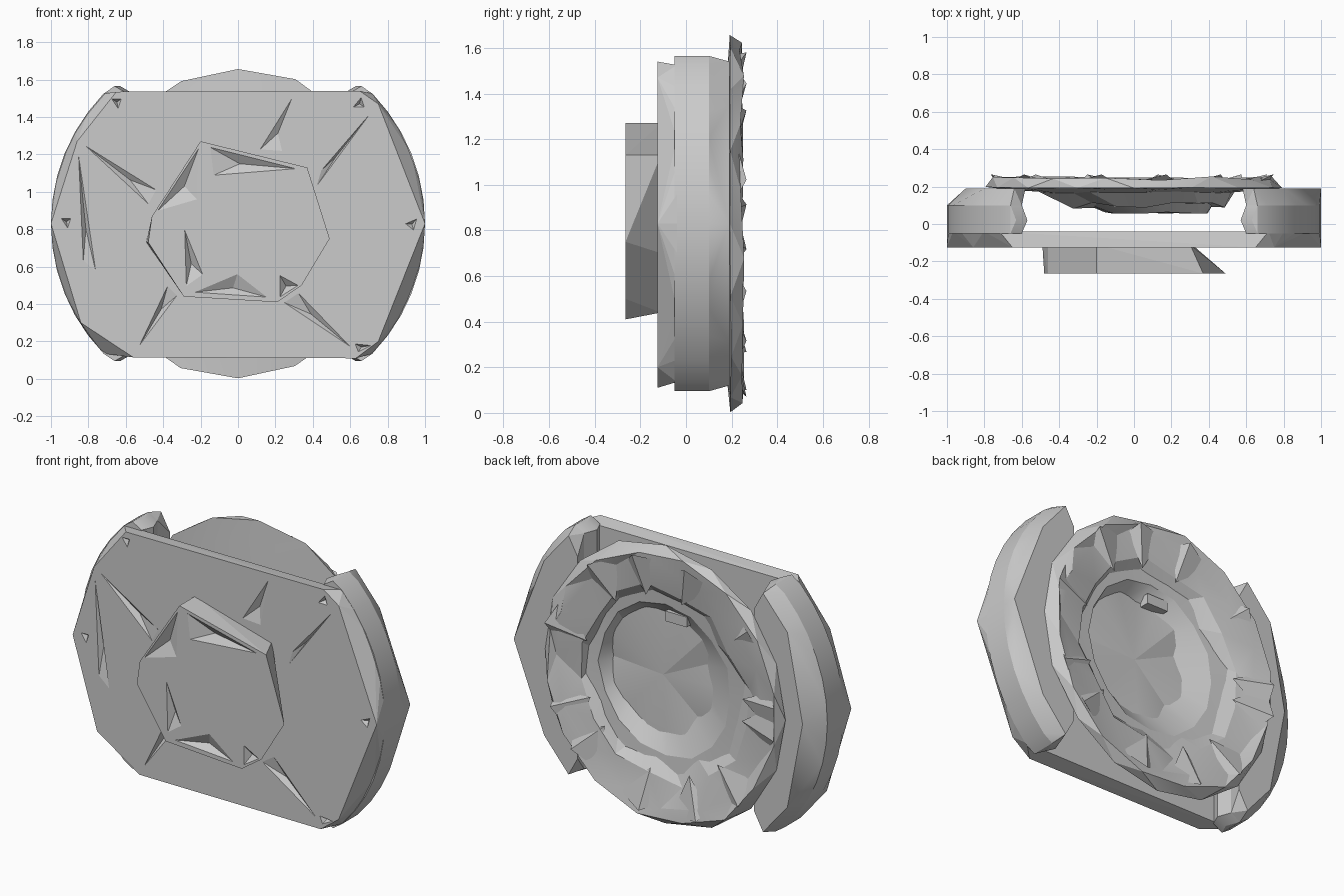
import bpy, bmesh, math, random
from mathutils import Vector

random.seed(4)
if "Cube" in bpy.data.objects:
    bpy.data.objects.remove(bpy.data.objects["Cube"])

MID = 0.83  # height of the centre line

grey = bpy.data.materials.new("plain_grey")
grey.use_nodes = True
grey.diffuse_color = (0.6, 0.6, 0.6, 1)
grey.node_tree.nodes["Principled BSDF"].inputs["Base Color"].default_value = (0.6, 0.6, 0.6, 1)


def finish(name, bm, angle=None):
    bmesh.ops.recalc_face_normals(bm, faces=bm.faces)
    mesh = bpy.data.meshes.new(name)
    bm.to_mesh(mesh)
    bm.free()
    ob = bpy.data.objects.new(name, mesh)
    bpy.context.collection.objects.link(ob)
    mesh.materials.append(grey)
    if angle:
        bpy.ops.object.select_all(action="DESELECT")
        ob.select_set(True)
        bpy.context.view_layer.objects.active = ob
        bpy.ops.object.shade_smooth_by_angle(angle=math.radians(angle))
    return ob


def add_hull(bm, points):
    verts = [bm.verts.new(p) for p in points]
    out = bmesh.ops.convex_hull(bm, input=verts)
    loose = {v for v in out["geom_interior"] + out["geom_unused"]
             if isinstance(v, bmesh.types.BMVert)}
    bmesh.ops.delete(bm, geom=list(loose), context="VERTS")


def layers(*pairs):
    """Points of several outlines, each at its own depth."""
    return [(x, y, z) for y, outline in pairs for x, z in outline]


def hull(name, points, angle=None):
    bm = bmesh.new()
    add_hull(bm, points)
    bmesh.ops.dissolve_limit(bm, angle_limit=math.radians(1), verts=bm.verts, edges=bm.edges)
    return finish(name, bm, angle)


def cut_shards(target, name, front, depth, shards):
    """Sink shallow three-sided dents into a front face."""
    bm = bmesh.new()
    for tri in shards:
        cx = sum(p[0] for p in tri) / 3
        cz = sum(p[1] for p in tri) / 3
        add_hull(bm, layers((front - 0.005, tri), (front + depth, [(cx, cz)])))
    cutter = finish(name, bm)
    cutter.hide_render = True
    cutter.display_type = "WIRE"
    cutter.hide_set(True)
    mod = target.modifiers.new("dents", "BOOLEAN")
    mod.operation = "DIFFERENCE"
    mod.object = cutter


def arc(side, count=12, spread=44):
    """Rounded outer edge of one side."""
    angles = [math.radians(-spread + 2 * spread * i / count) for i in range(count + 1)]
    return [(side * math.cos(a), MID + math.sin(a)) for a in angles]


# Front plate: rounded at the back, coarser outline at the front
plate_front = [(-.56, .115), (-.84, .3), (-1, MID), (-.86, 1.27), (-.65, 1.535),
               (.65, 1.54), (.75, 1.47), (1, MID), (.75, .2), (.63, .11)]
plate = hull("front_plate", layers((-.125, plate_front), (-.04, arc(-1) + arc(1))))
cut_shards(plate, "plate_dent_cutter", -.125, .025, [
    [(-.46, .91), (-.41, 1.0), (-.86, 1.28)],
    [(.4, 1.0), (.43, 1.1), (.74, 1.46)],
    [(.1, 1.21), (.24, 1.2), (.3, 1.53)],
    [(.22, .42), (.31, .48), (.64, .14)],
    [(-.37, .52), (-.31, .46), (-.55, .14)],
    [(-.86, 1.27), (-.75, .53), (-.83, .6)],
    [(-.68, 1.5), (-.62, 1.5), (-.64, 1.44)],
    [(.61, 1.45), (.68, 1.45), (.66, 1.51)],
    [(.62, .19), (.72, .18), (.64, .14)],
    [(.89, .83), (.96, .86), (.94, .79)],
    [(-.95, .86), (-.89, .86), (-.91, .8)],
])

# Front knob: leaning prism with a dented face
knob_front = [(-.2, 1.27), (.37, 1.13), (.49, .75), (.34, .5), (.21, .41),
              (-.29, .44), (-.48, .73), (-.46, .87)]
knob_back = [(-.2, 1.27), (.3, 1.13), (.31, .7), (.15, .44), (-.29, .44), (-.49, .73), (-.46, .87)]
knob = hull("front_knob", layers((-.265, knob_front), (-.11, knob_back)))
cut_shards(knob, "knob_dent_cutter", -.265, .035, [
    [(-.2, 1.26), (-.45, .88), (-.21, .95)],
    [(-.17, 1.25), (.35, 1.12), (-.15, 1.08)],
    [(-.29, .82), (-.28, .48), (-.18, .55)],
    [(-.26, .46), (.18, .43), (0, .57)],
    [(.22, .43), (.33, .5), (.22, .56)],
])

# Side blocks, with tapered back rims
for side, label, reach in ((1, "left", 1.0), (-1, "right", .9)):
    ends = [(side * x, MID + s * h) for s in (-1, 1) for x, h in ((.66, .735), (.6, .7))]
    body = arc(side) + ends
    bulge = arc(side) + [(x - side * .03, z) for x, z in ends]
    hull(label + "_side_block", layers((-.05, body), (.02, bulge), (.1, body)), 30)
    rim_back = [(side * x, MID + s * h) for s in (-1, 1)
                for x, h in ((reach, 0), (.8, .52), (.64, .71), (.58, .6))]
    hull(label + "_back_rim", layers((.1, body), (.19, rim_back)), 30)

# Back dish: turned profile (radius, depth, shift, roughness) in uneven facets
profile = [(.29, .06, .12, .01), (.45, .165, .02, .01), (.72, .185, 0, .01), (.83, .195, 0, .006),
           (.79, .245, 0, .02), (.7, .235, 0, .03), (.57, .21, 0, .03), (.42, .1, .06, .03)]
SEGMENTS = 16
bm = bmesh.new()
rings = []
for k, (radius, depth, shift, rough) in enumerate(profile):
    ring = []
    for i in range(SEGMENTS):
        a = math.tau * (i + .5 * ((k + 1) % 2)) / SEGMENTS
        r = radius + random.uniform(-1, 1) * rough
        y = min(depth + random.uniform(-1, 1) * rough * .6, .265)
        ring.append(bm.verts.new((shift + r * .96 * math.cos(a), y,
                                  MID + shift * .4 + r * math.sin(a))))
    rings.append(ring)
for k in range(len(rings) - 1):
    low, high = rings[k], rings[k + 1]
    for i in range(SEGMENTS):
        j = (i + 1) % SEGMENTS
        if k % 2:
            bm.faces.new((low[i], low[j], high[i]))
            bm.faces.new((low[j], high[j], high[i]))
        else:
            bm.faces.new((low[i], low[j], high[j]))
            bm.faces.new((low[i], high[j], high[i]))
for ring, depth in ((rings[0], .06), (rings[-1], .1)):
    hub = bm.verts.new((.08, depth, MID))
    for i in range(SEGMENTS):
        bm.faces.new((ring[i], ring[(i + 1) % SEGMENTS], hub))
finish("back_dish", bm, 15)

# Jagged splinters around the dish rim
bm = bmesh.new()
for i in range(12):
    a = math.tau * (i + random.uniform(.2, .8)) / 12
    out = Vector((math.cos(a), 0, math.sin(a)))
    along = Vector((-out.z, 0, out.x)) * random.choice((-1, 1))
    base = Vector((0, 0, MID)) + out * .72
    add_hull(bm, [base + along * .18 + Vector((0, .22, 0)), base - along * .07 + Vector((0, .22, 0)),
                  base + out * .05 + Vector((0, .265, 0)), base - out * .2 + Vector((0, .21, 0))])
finish("rim_splinters", bm)

# Small socket inside the dish
hull("dish_socket", [(x, y, z) for x in (-.11, .03) for y in (.09, .15) for z in (1.18, 1.24)])
